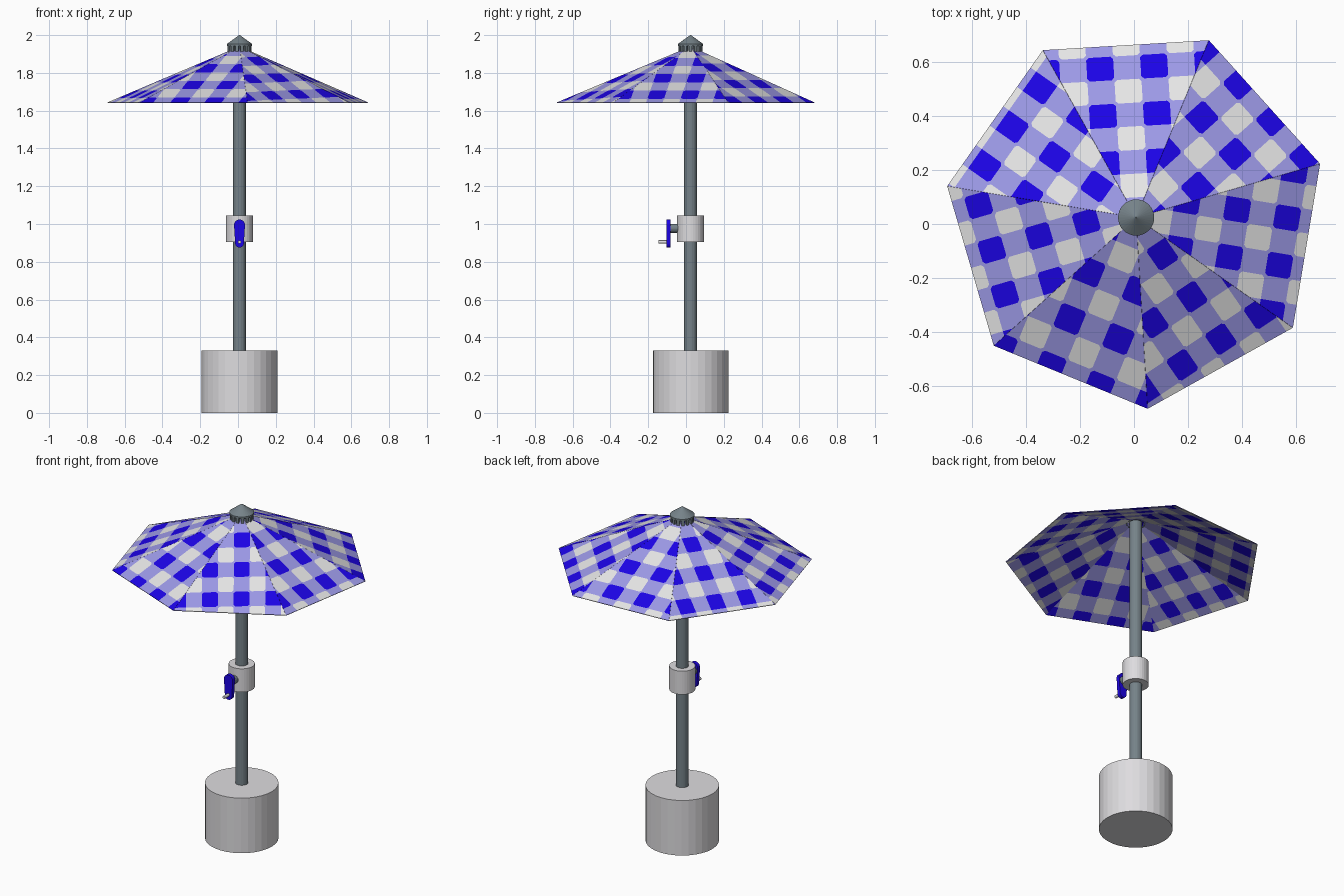
import bpy, bmesh, math
from mathutils import Vector, Matrix

if "Cube" in bpy.data.objects:
    bpy.data.objects.remove(bpy.data.objects["Cube"])

CX, CY = 0.008, 0.024          # pole axis


def material(name, rgb):
    m = bpy.data.materials.new(name)
    m.diffuse_color = (*rgb, 1)
    m.use_nodes = True
    m.node_tree.nodes["Principled BSDF"].inputs["Base Color"].default_value = m.diffuse_color
    return m


blue = material("deep_blue", (0.012, 0.001, 0.82))
white = material("off_white", (0.79, 0.79, 0.79))
lilac = material("lilac", (0.335, 0.32, 0.80))
steel = material("steel_grey", (0.18, 0.225, 0.25))
pale = material("pale_grey", (0.73, 0.72, 0.74))


def add_object(name, bm, *mats):
    me = bpy.data.meshes.new(name)
    bm.to_mesh(me)
    bm.free()
    ob = bpy.data.objects.new(name, me)
    bpy.context.collection.objects.link(ob)
    for m in mats:
        me.materials.append(m)
    return ob


def tube(name, start, end, r, mat, r2=None, sides=32):
    """Cylinder or cone between two points."""
    a, b = Vector(start), Vector(end)
    bm = bmesh.new()
    bmesh.ops.create_cone(bm, cap_ends=True, segments=sides, radius1=r,
                          radius2=r if r2 is None else r2, depth=(b - a).length)
    rot = (b - a).to_track_quat('Z', 'Y').to_matrix().to_4x4()
    bm.transform(Matrix.Translation((a + b) / 2) @ rot)
    return add_object(name, bm, mat)


# Base, pole and winding collar
tube("base", (CX, CY, 0), (CX, CY, 0.33), 0.20, pale)
tube("pole", (CX, CY, 0.32), (CX, CY, 1.95), 0.035, steel, sides=24)
tube("collar", (CX, CY, 0.905), (CX, CY, 1.045), 0.071, pale)

# Crank: axle, rounded tapered arm, handle peg
tube("crank_axle", (CX, -0.03, 0.977), (CX, -0.10, 0.977), 0.024, steel, sides=20)
tube("crank_handle", (CX, -0.085, 0.905), (CX, -0.145, 0.905), 0.009, pale, sides=16)
bm = bmesh.new()
outline = []
for zc, r, a0 in ((0.995, 0.029, 0), (0.898, 0.023, math.pi)):
    for i in range(11):
        a = a0 + math.pi * i / 10
        outline.append(bm.verts.new((CX + r * math.cos(a), -0.103, zc + r * math.sin(a))))
face = bm.faces.new(outline)
new = bmesh.ops.extrude_face_region(bm, geom=[face])["geom"]
bmesh.ops.translate(bm, vec=(0, 0.022, 0), verts=[v for v in new if isinstance(v, bmesh.types.BMVert)])
bmesh.ops.recalc_face_normals(bm, faces=bm.faces)
add_object("crank_arm", bm, blue)

# Cap on top, carried by a ring of short posts
tube("cap_rim", (CX, CY, 1.943), (CX, CY, 1.953), 0.067, steel)
tube("cap_cone", (CX, CY, 1.953), (CX, CY, 2.0), 0.067, steel, r2=0.002)
bm = bmesh.new()
for i in range(14):
    m = (Matrix.Translation((CX, CY, 1.929)) @ Matrix.Rotation(math.tau * i / 14, 4, 'Z')
         @ Matrix.Translation((0.055, 0, 0)) @ Matrix.Diagonal((0.016, 0.016, 0.034, 1)))
    bmesh.ops.create_cube(bm, size=1, matrix=m)
add_object("cap_posts", bm, steel)

# Canopy: seven flat panels, each cut into a gingham grid
R, RIM, APEX = 0.708, 1.642, 1.938
HALF = math.pi / 7
APOTHEM, WIDTH = R * math.cos(HALF), R * math.sin(HALF)
SLANT = math.hypot(APOTHEM, APEX - RIM)
K = SLANT / APOTHEM


def offset(x):
    """Distance, in periods, to the nearest blue stripe centre."""
    return abs(x - round(x))


def panel(index, angle, t0, n0, pt, pn, tilt):
    anchor = Vector((t0, n0 * K, 0))       # centre of one blue check
    ca, sa = math.cos(math.radians(tilt)), math.sin(math.radians(tilt))
    grid = ((Vector((ca, -sa, 0)), pt), (Vector((sa, ca, 0)), pn * K))
    bm = bmesh.new()
    bm.faces.new([bm.verts.new(p) for p in ((0, 0, 0), (-WIDTH, SLANT, 0), (WIDTH, SLANT, 0))])
    for direction, period in grid:
        for k in range(-14, 15):
            bmesh.ops.bisect_plane(bm, geom=bm.verts[:] + bm.edges[:] + bm.faces[:], dist=1e-5,
                                   plane_co=anchor + direction * (k + 0.5) * period / 2,
                                   plane_no=direction)
    # Clip the corners of the checks
    corners = [v for v in bm.verts if len(v.link_edges) == 4 and not v.is_boundary
               and min(e.calc_length() for e in v.link_edges) > 0.03]
    bmesh.ops.bevel(bm, geom=corners, offset=0.010, offset_type='OFFSET', segments=1,
                    profile=0.5, affect='VERTICES', clamp_overlap=False)
    # Blue where two stripes cross, white where neither runs, lilac elsewhere
    for f in bm.faces:
        c = f.calc_center_median() - anchor
        u, v = (offset(c.dot(d) / p) for d, p in grid)
        if abs(u - 0.25) < 0.01 and abs(v - 0.25) < 0.01:
            f.material_index = 2
        elif u < 0.25 and v < 0.25:
            f.material_index = 0
        elif u > 0.25 and v > 0.25:
            f.material_index = 1
        else:
            f.material_index = 2
    # Fold the flat panel into place
    n = Vector((math.cos(angle), math.sin(angle), 0))
    t = Vector((-n.y, n.x, 0))
    down = (n * APOTHEM + Vector((0, 0, RIM - APEX))) / SLANT
    for v in bm.verts:
        v.co = Vector((CX, CY, APEX)) + t * v.co.x + down * v.co.y
    ob = add_object(f"canopy_panel_{index + 1}", bm, blue, white, lilac)
    mod = ob.modifiers.new("thickness", 'SOLIDIFY')
    mod.thickness, mod.offset = 0.004, 0


# Each panel: check position along the rim and out from the pole, both periods, tilt
layout = ((-0.07, 0.615, 0.182, 0.187, 0),
          (0.10, 0.555, 0.20, 0.175, 0),
          (-0.01, 0.565, 0.175, 0.190, 0),
          (-0.035, 0.545, 0.172, 0.182, 0),
          (-0.085, 0.63, 0.195, 0.190, 0),
          (0.055, 0.545, 0.172, 0.190, 5),
          (0.09, 0.55, 0.178, 0.187, 0))
for i, values in enumerate(layout):
    panel(i, math.radians(42.0 + i * 360 / 7), *values)
